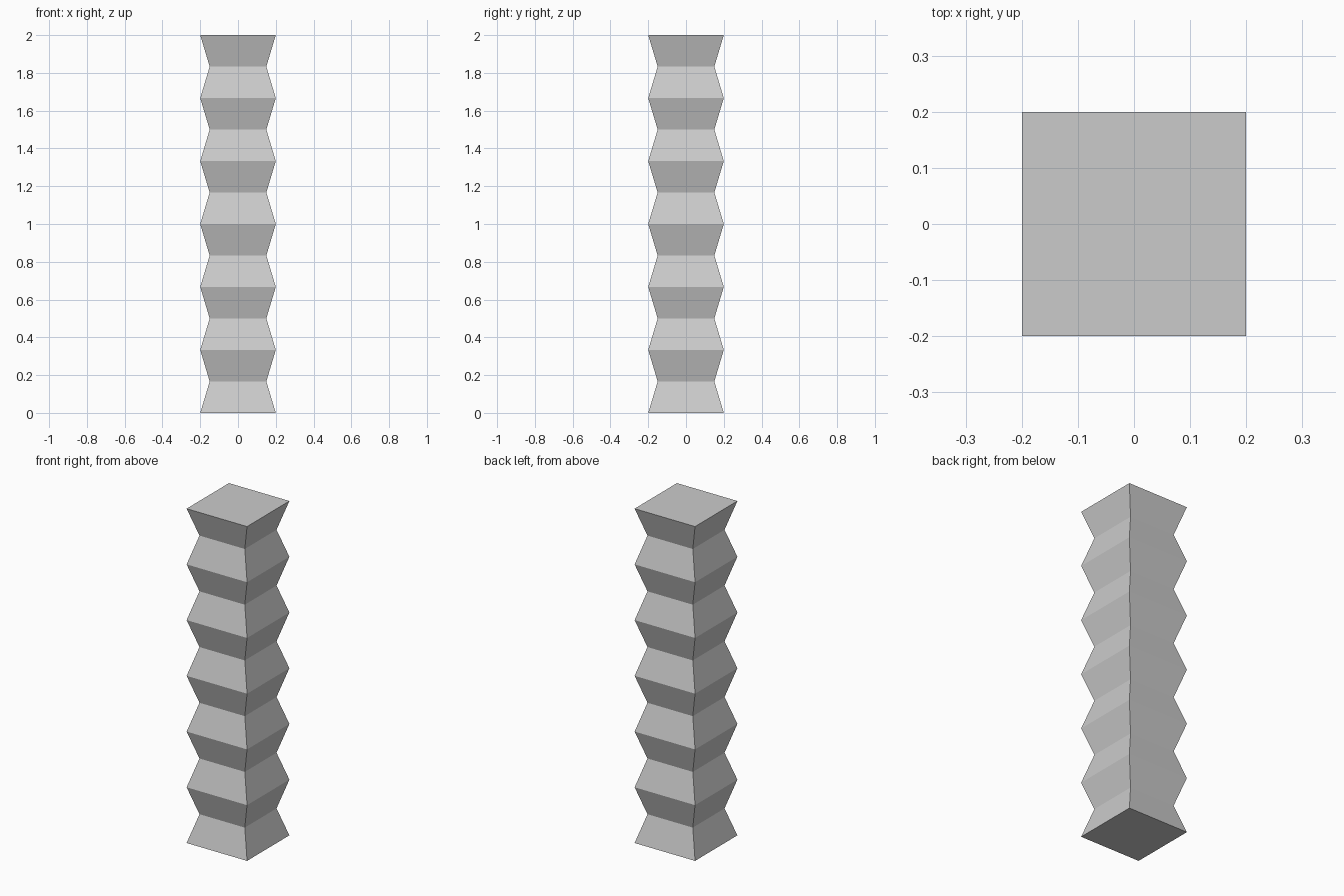
import bpy
import bmesh

if "Cube" in bpy.data.objects:
    bpy.data.objects.remove(bpy.data.objects["Cube"])

HEIGHT = 2.0
SEGMENTS = 12      # alternating tapering and flaring bands
WIDE = 0.20        # half width at the ridges
NARROW = 0.15      # half width at the waists

bm = bmesh.new()

# Square rings, alternating wide and narrow up the column
rings = []
for i in range(SEGMENTS + 1):
    r = NARROW if i % 2 else WIDE
    z = HEIGHT * i / SEGMENTS
    rings.append([bm.verts.new((x * r, y * r, z))
                  for x, y in ((-1, -1), (1, -1), (1, 1), (-1, 1))])

# Sloping side faces between neighbouring rings
for low, high in zip(rings, rings[1:]):
    for k in range(4):
        n = (k + 1) % 4
        bm.faces.new((low[k], low[n], high[n], high[k]))

# Flat bottom and top caps
bm.faces.new(rings[0][::-1])
bm.faces.new(rings[-1])

mesh = bpy.data.meshes.new("zigzag_column")
bm.to_mesh(mesh)
bm.free()
column = bpy.data.objects.new("zigzag_column", mesh)
bpy.context.collection.objects.link(column)
